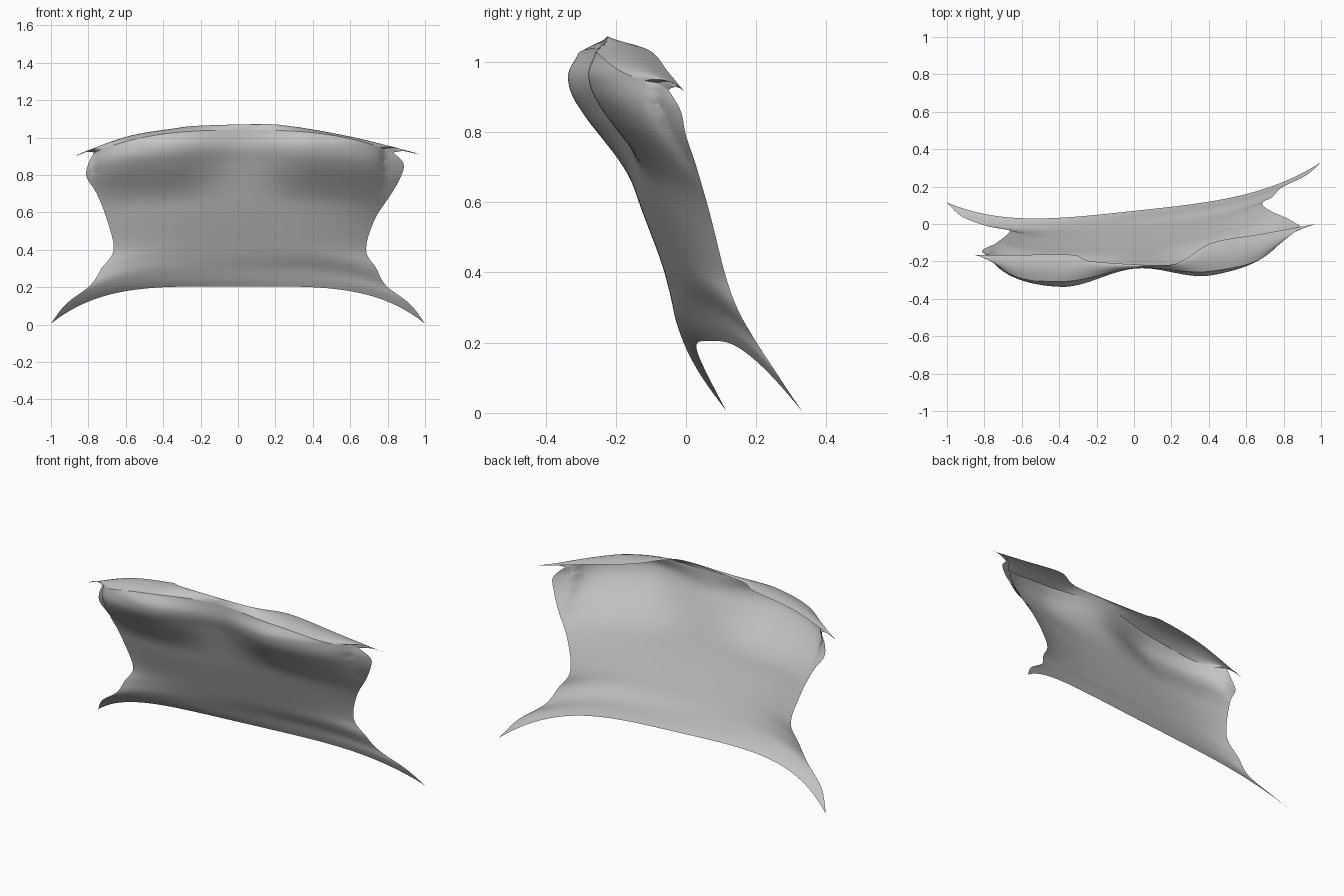
import bpy, bmesh
from mathutils import Vector

cube = bpy.data.objects.get("Cube")
if cube:
    bpy.data.objects.remove(cube)

grey = bpy.data.materials.new("cloth grey")
grey.use_nodes = True
colour = (0.55, 0.55, 0.55, 1)
grey.diffuse_color = colour
grey.node_tree.nodes["Principled BSDF"].inputs["Base Color"].default_value = colour

# Cross rows from hem to top: centre z, edge z, left x, right x, left y, centre y, right y
ROWS = [
    (.205, .005, -1, 1, .115, .07, .33),
    (.24, .11, -.92, .92, .04, .05, .26),
    (.30, .21, -.79, .79, -.01, .022, .195),
    (.37, .30, -.73, .74, -.02, -.012, .145),
    (.45, .40, -.665, .685, -.035, -.045, .11),
    (.60, .56, -.70, .73, -.075, -.105, .07),
    (.75, .70, -.755, .82, -.11, -.158, .03),
    (.86, .79, -.81, .87, -.14, -.2, 0),
    (.95, .86, -.80, .885, -.16, -.232, -.015),
    (1.04, .92, -.77, .83, -.165, -.235, -.05),
]
# Free rear edge of the folded top rim
RIM = [(-.87, -.165, .9), (-.6, -.165, 1.0), (-.33, -.165, 1.045), (-.22, -.2, 1.06),
       (.15, -.22, 1.07), (.27, -.19, 1.06), (.42, -.1, 1.03), (.7, -.05, .97), (.97, 0, .91)]


def spline(points, t):
    """Smooth curve through points, t from 0 to 1."""
    f = t * (len(points) - 1)
    i = min(int(f), len(points) - 2)
    f -= i
    a, b, c, d = (points[max(0, min(len(points) - 1, i + k))] for k in (-1, 0, 1, 2))
    return [q + f / 2 * (r - p + f * (2 * p - 5 * q + 4 * r - s + f * (3 * (q - r) + s - p)))
            for p, q, r, s in zip(a, b, c, d)]


def ease(v):
    v = max(0, min(1, v))
    return v * v * (3 - 2 * v)


def cup(x, z):
    """Forward swell of the chest cups: soft inside and below, steep at the outer ends."""
    u = abs(x - .01)
    across = ease(u / .4) * max(0, 1 - (u / .77) ** 6) ** .5
    crown = 1 - .35 * ease((z - .96) / .08)
    return .08 * across * ease((z - .66 + .06 * u) / .28) * crown


def sheet(s, t):
    zc, ze, xl, xr, yl, yc, yr = spline(ROWS, t)
    a = abs(s)
    x = (xl + xr) / 2 + (xr - xl) / 2 * s
    y = yc + (yr - yl) / 2 * s + ((yl + yr) / 2 - yc) * a ** 3.5
    z = zc + (ze - zc) * a ** (4 - 1.2 * t)
    return Vector((x, y - cup(x, z), z))


def rim(s, t):
    front = sheet(s, 1)
    back = Vector(spline(RIM, (s + 1) / 2))
    p = front.lerp(back, t)
    p.z += .05 * t * (1 - t)
    return p


def surface(name, func, nu, nv):
    bm = bmesh.new()
    grid = [[bm.verts.new(func(2 * i / nu - 1, j / nv)) for i in range(nu + 1)]
            for j in range(nv + 1)]
    for low, high in zip(grid, grid[1:]):
        for i in range(nu):
            bm.faces.new((low[i], low[i + 1], high[i + 1], high[i]))
    mesh = bpy.data.meshes.new(name)
    bm.to_mesh(mesh)
    bm.free()
    mesh.materials.append(grey)
    obj = bpy.data.objects.new(name, mesh)
    bpy.context.collection.objects.link(obj)
    bpy.ops.object.select_all(action='DESELECT')
    obj.select_set(True)
    bpy.context.view_layer.objects.active = obj
    bpy.ops.object.shade_smooth_by_angle(angle=.6)


surface("front_panel", sheet, 96, 60)
surface("folded_top_rim", rim, 96, 6)
